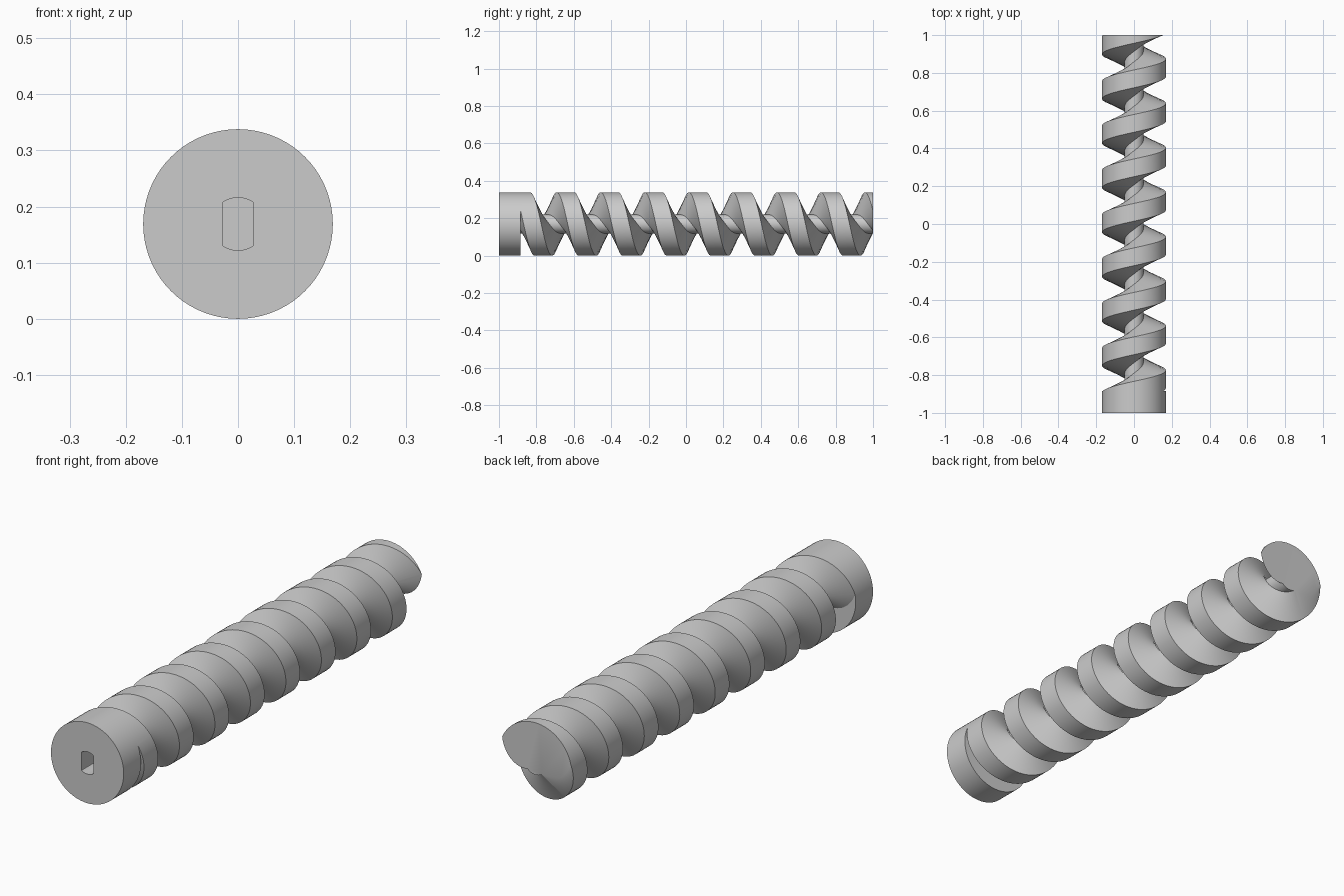
import bpy, bmesh
from math import sin, cos, pi

cube = bpy.data.objects.get("Cube")
if cube:
    bpy.data.objects.remove(cube)

RADIUS, CORE, PITCH = 0.169, 0.05, 0.2355
CREST, ROOT_GAP = 0.094, 0.055      # flight rim width, bare core between flights
FRONT, COLLAR_END, BACK = -1.0, -0.885, 1.0
PHASE = -0.88                       # where a flight is centred at the top
STEPS = 72

grey = bpy.data.materials.new("plain grey")
grey.use_nodes = True
grey.diffuse_color = (0.6, 0.6, 0.6, 1)
grey.node_tree.nodes["Principled BSDF"].inputs["Base Color"].default_value = (0.6, 0.6, 0.6, 1)


def point(radius, angle, y):
    """Point about the lengthwise axis, angle measured from the top towards +x."""
    return (radius * sin(angle), y, RADIUS + radius * cos(angle))


def finish(bm, name):
    bmesh.ops.recalc_face_normals(bm, faces=bm.faces[:])
    mesh = bpy.data.meshes.new(name)
    bm.to_mesh(mesh)
    bm.free()
    mesh.materials.append(grey)
    obj = bpy.data.objects.new(name, mesh)
    bpy.context.collection.objects.link(obj)
    bpy.ops.object.select_all(action='DESELECT')
    obj.select_set(True)
    bpy.context.view_layer.objects.active = obj
    bpy.ops.object.shade_smooth_by_angle(angle=pi / 6)


# Screw: a tapered flight profile swept along a helix, its turns joined by the core
root = (PITCH - ROOT_GAP) / 2
profile = [(-root, CORE), (-CREST / 2, RADIUS), (CREST / 2, RADIUS), (root, CORE)]
bm = bmesh.new()
rows = []
for i in range(-2 * STEPS, 10 * STEPS):
    turn = i / STEPS
    rows.append([bm.verts.new(point(r, 2 * pi * turn, PHASE + PITCH * turn + dy))
                 for dy, r in profile])
for i in range(len(rows) - 1):
    a, b = rows[i], rows[i + 1]
    for j in range(3):
        bm.faces.new((a[j], a[j + 1], b[j + 1], b[j]))
    if i + STEPS + 1 < len(rows):
        c, d = rows[i + STEPS], rows[i + STEPS + 1]
        bm.faces.new((a[3], c[0], d[0], b[3]))

# Trim both ends square and close the free one
for y, side in ((COLLAR_END, -1), (BACK, 1)):
    cut = bmesh.ops.bisect_plane(bm, geom=bm.verts[:] + bm.edges[:] + bm.faces[:],
                                 plane_co=(0, y, 0), plane_no=(0, side, 0),
                                 clear_outer=True)
rim = [e for e in cut["geom_cut"] if isinstance(e, bmesh.types.BMEdge)]
bmesh.ops.triangle_fill(bm, edges=rim, use_beauty=True, normal=(0, 1, 0))
finish(bm, "screw_flight")

# Drive collar: rings lofted from the socket floor, round the face, to the back
SOCKET, FLAT, FLOOR = 0.047, 0.028, -0.89
bm = bmesh.new()
rings = []
for radius, limit, y in ((SOCKET, FLAT, FLOOR), (SOCKET, FLAT, FRONT),
                         (RADIUS, RADIUS, FRONT), (RADIUS, RADIUS, COLLAR_END)):
    ring = []
    for i in range(STEPS):
        x, py, z = point(radius, 2 * pi * i / STEPS, y)
        ring.append(bm.verts.new((max(-limit, min(limit, x)), py, z)))
    rings.append(ring)
for a, b in zip(rings, rings[1:]):
    for i in range(STEPS):
        k = (i + 1) % STEPS
        bm.faces.new((a[i], a[k], b[k], b[i]))
bm.faces.new(rings[0])
bm.faces.new(rings[-1])
finish(bm, "drive_collar")
